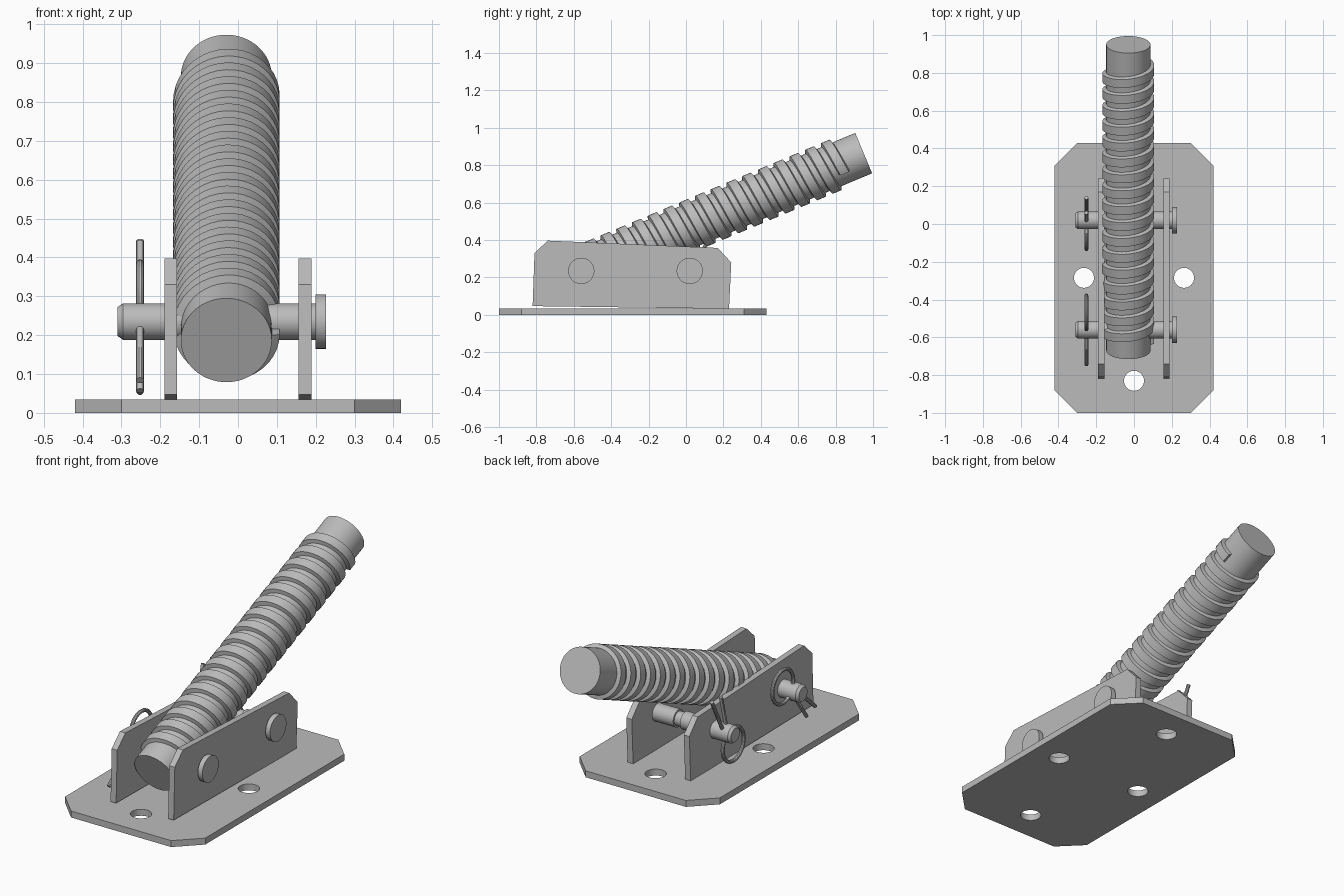
import bpy
import bmesh
from math import sin, cos, pi, tau, radians
from mathutils import Matrix, Vector

cube = bpy.data.objects.get("Cube")
if cube:
    bpy.data.objects.remove(cube, do_unlink=True)

steel = bpy.data.materials.new("grey_steel")
steel.use_nodes = True
GREY = (0.5, 0.5, 0.5, 1)
steel.diffuse_color = GREY
steel.node_tree.nodes["Principled BSDF"].inputs["Base Color"].default_value = GREY


def finish(obj):
    """Select the object, turn it into a mesh and shade it."""
    bpy.ops.object.select_all(action='DESELECT')
    obj.select_set(True)
    bpy.context.view_layer.objects.active = obj
    if obj.type == 'CURVE':
        bpy.ops.object.convert(target='MESH')
        obj = bpy.context.object
    obj.data.materials.clear()
    obj.data.materials.append(steel)
    bpy.ops.object.shade_smooth_by_angle(angle=radians(30))
    return obj


def add_spline(curve, points, cyclic):
    spline = curve.splines.new('POLY')
    spline.points.add(len(points) - 1)
    for p, co in zip(spline.points, points):
        p.co = (*co, 1)
    spline.use_cyclic_u = cyclic


def circle(x, y, r, n=32):
    return [(x + r * cos(tau * i / n), y + r * sin(tau * i / n)) for i in range(n)]


def plate(name, loops, thickness, matrix):
    """Flat plate from an outline plus hole loops."""
    curve = bpy.data.curves.new(name, 'CURVE')
    curve.dimensions = '2D'
    curve.fill_mode = 'BOTH'
    curve.extrude = thickness / 2
    for loop in loops:
        add_spline(curve, [(x, y, 0) for x, y in loop], True)
    obj = bpy.data.objects.new(name, curve)
    bpy.context.collection.objects.link(obj)
    obj.matrix_world = matrix
    return finish(obj)


def skin(name, rings, closed_ring, matrix):
    """Join successive rings of points with quads and cap both ends."""
    bm = bmesh.new()
    rows = [[bm.verts.new(p) for p in ring] for ring in rings]
    n = len(rows[0])
    for a, b in zip(rows, rows[1:]):
        for i in range(n):
            j = (i + 1) % n
            bm.faces.new((a[i], a[j], b[j], b[i]))
    bm.faces.new(rows[0])
    bm.faces.new(rows[-1])
    bmesh.ops.recalc_face_normals(bm, faces=bm.faces)
    mesh = bpy.data.meshes.new(name)
    bm.to_mesh(mesh)
    bm.free()
    obj = bpy.data.objects.new(name, mesh)
    bpy.context.collection.objects.link(obj)
    obj.matrix_world = matrix
    return finish(obj)


def lathe(name, profile, matrix, n=48):
    """Turn a profile of (x, radius) around the local x axis."""
    rings = [[(x, y, z) for y, z in circle(0, 0, r, n)] for x, r in profile]
    return skin(name, rings, True, matrix)


def frame(x_axis, y_axis, z_axis, origin):
    m = Matrix((x_axis, y_axis, z_axis)).transposed().to_4x4()
    m.translation = origin
    return m


# Base plate with clipped corners and four bolt holes
MID = -0.285
outline = [(0.42, 0.595), (0.3, 0.715), (-0.3, 0.715), (-0.42, 0.595),
           (-0.42, -0.595), (-0.3, -0.715), (0.3, -0.715), (0.42, -0.595)]
holes = [circle(x, y, 0.053) for x, y in
         ((0.265, 0), (-0.265, 0), (0, 0.545), (0, -0.545))]
plate("base_plate", [outline] + holes, 0.035, Matrix.Translation((0, MID, 0.0175)))

# Two upright side plates, slightly tilted
side = [(-0.82, 0.047), (-0.81, 0.33), (-0.74, 0.397),
        (0.17, 0.358), (0.242, 0.28), (0.23, 0.033)]
for name, x in (("left_side_plate", 0.172), ("right_side_plate", -0.173)):
    plate(name, [side], 0.033, frame((0, 1, 0), (0, 0, 1), (1, 0, 0), (x, 0, 0)))

# Threaded rod, leaning back
start = Vector((-0.03, -0.67, 0.187))
end = Vector((-0.03, 0.95, 0.865))
length = (end - start).length
axis = (end - start).normalized()
across = Vector((1, 0, 0))
rod_frame = frame(axis, across.cross(axis), across, start)
ROD_R = 0.117
lathe("rod", [(0, ROD_R), (length, ROD_R)], rod_frame, 64)

# Helical thread with a trapezoid section
PITCH, STEPS = 0.0912, 40
section = [(-0.032, ROD_R - 0.004), (-0.024, 0.137), (0.024, 0.137), (0.032, ROD_R - 0.004)]
rings = []
for i in range(int(17.1 * STEPS)):
    turn = i / STEPS
    phi = pi / 2 + tau * turn
    t = 0.063 + PITCH * turn
    rings.append([(t + dx, r * cos(phi), r * sin(phi)) for dx, r in section])
skin("rod_thread", rings, True, rod_frame)

# Clevis pins with flat heads, each held by a hairpin clip
PIN_Z, PIN_R, CLIP_X = 0.235, 0.047, -0.252
pin_profile = [(-0.31, 0.037), (-0.296, PIN_R), (-0.01, PIN_R), (-0.01, 0.038),
               (0.03, 0.038), (0.03, PIN_R), (0.2, PIN_R), (0.2, 0.07), (0.227, 0.07)]
clip_loop = [(-0.106 + 0.09 * cos(a), 0.028 + 0.09 * sin(a))
             for a in (radians(-20 - 10 * i) for i in range(33))]
clip_path = [(0.237, -0.037), (0, -0.012)] + clip_loop + [(0, 0.012), (0.207, 0.036)]

for label, y, angle in (("front", -0.56, 228), ("rear", 0.02, 69)):
    lathe(label + "_pin", pin_profile, Matrix.Translation((0, y, PIN_Z)))
    curve = bpy.data.curves.new(label + "_clip", 'CURVE')
    curve.dimensions = '3D'
    curve.bevel_depth = 0.01
    curve.bevel_resolution = 3
    curve.use_fill_caps = True
    c, s = cos(radians(angle)), sin(radians(angle))
    add_spline(curve, [(CLIP_X, y + u * c - v * s, PIN_Z + u * s + v * c)
                       for u, v in clip_path], False)
    clip = bpy.data.objects.new(label + "_clip", curve)
    bpy.context.collection.objects.link(clip)
    finish(clip)
